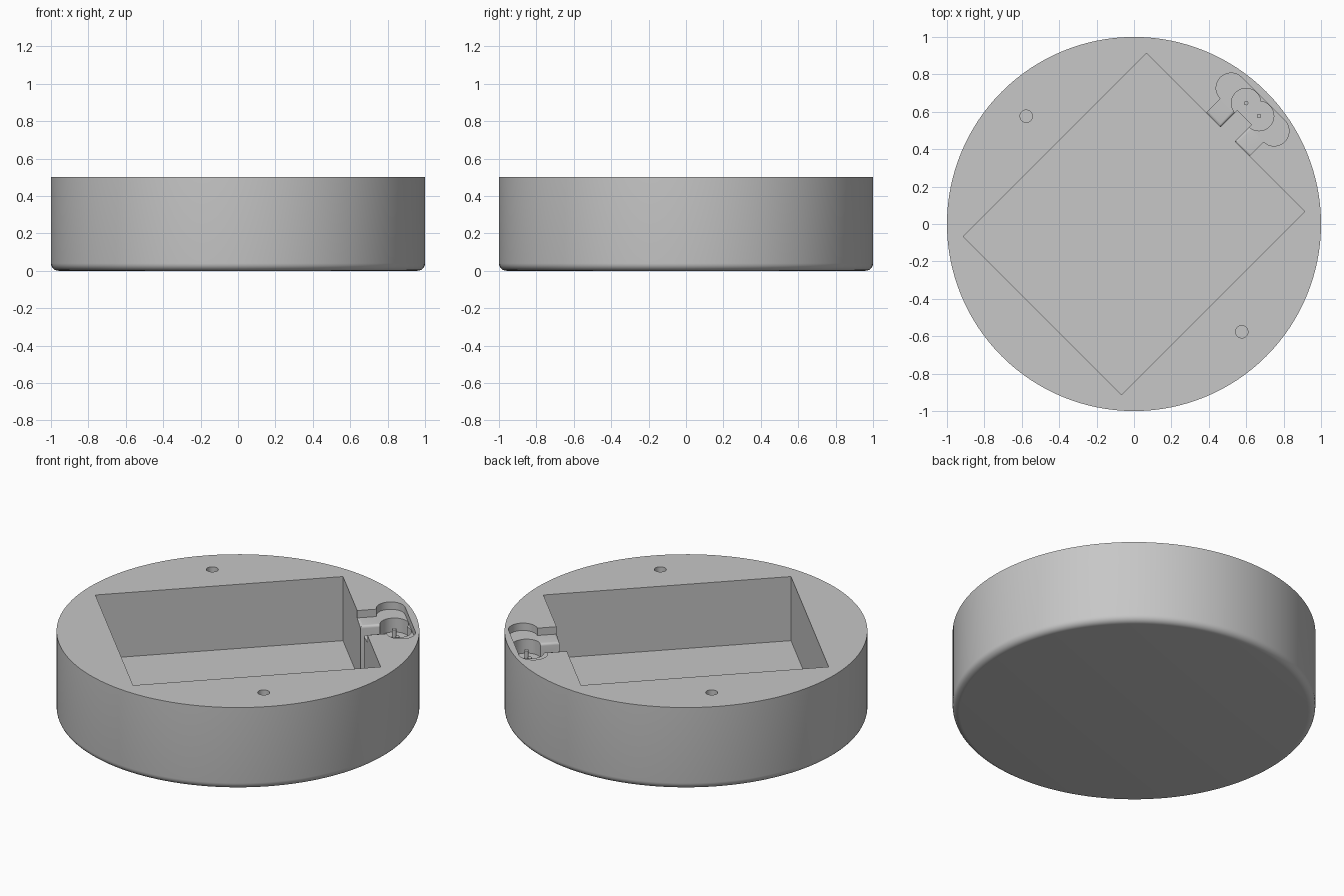
import bpy, bmesh
from math import pi, sin, cos, radians

cube = bpy.data.objects.get("Cube")
if cube:
    bpy.data.objects.remove(cube, do_unlink=True)

# One grey for the whole model
GREY = (0.57, 0.57, 0.57, 1)
grey = bpy.data.materials.new("plain grey")
grey.use_nodes = True
grey.diffuse_color = GREY
grey.node_tree.nodes["Principled BSDF"].inputs["Base Color"].default_value = GREY

# Working frame: x runs through the recess, everything is turned 45 degrees
TURN = radians(45)
TOP, FLOOR, LEDGE, WELL = 0.5, 0.11, 0.455, 0.37
POCKET_X, POCKET_Y = 0.693, 0.598
RECESS_X, MID = 0.881, -0.0155
GAP = (MID - 0.054, MID + 0.054)


def make_object(name, bm):
    bmesh.ops.recalc_face_normals(bm, faces=bm.faces)
    mesh = bpy.data.meshes.new(name)
    bm.to_mesh(mesh)
    bm.free()
    mesh.materials.append(grey)
    obj = bpy.data.objects.new(name, mesh)
    bpy.context.collection.objects.link(obj)
    obj.rotation_euler.z = TURN
    return obj


def prism(name, points, z0, z1):
    bm = bmesh.new()
    face = bm.faces.new([bm.verts.new((x, y, z0)) for x, y in points])
    new = bmesh.ops.extrude_face_region(bm, geom=[face])["geom"]
    for v in new:
        if isinstance(v, bmesh.types.BMVert):
            v.co.z = z1
    return make_object(name, bm)


def arc(x, y, r, start, end, steps):
    return [(x + r * cos(start + (end - start) * i / steps),
             y + r * sin(start + (end - start) * i / steps)) for i in range(steps + 1)]


def disc(x, y, r, steps=32):
    return arc(x, y, r, 0, 2 * pi, steps)[:-1]


def rect(x0, x1, y0, y1):
    return [(x0, y0), (x1, y0), (x1, y1), (x0, y1)]


def cut(body, name, points, z0, z1=0.7):
    cutter = prism(name, points, z0, z1)
    cutter.hide_render = True
    mod = body.modifiers.new(name, "BOOLEAN")
    mod.operation = "DIFFERENCE"
    mod.solver = "EXACT"
    mod.object = cutter
    bpy.ops.object.select_all(action="DESELECT")
    bpy.context.view_layer.objects.active = body
    body.select_set(True)
    bpy.ops.object.modifier_apply(modifier=mod.name)
    bpy.data.objects.remove(cutter, do_unlink=True)


# Round body with a rounded bottom edge
body = prism("round_base", disc(0, 0, 1, 128), 0, TOP)
bm = bmesh.new()
bm.from_mesh(body.data)
low = [e for e in bm.edges if all(v.co.z < 0.01 for v in e.verts)]
bmesh.ops.bevel(bm, geom=low, offset=0.04, segments=6, profile=0.5, affect="EDGES")
bm.to_mesh(body.data)
bm.free()

# Main pocket and the two screw holes
cut(body, "pocket", rect(-POCKET_X, POCKET_X, -POCKET_Y, POCKET_Y), FLOOR)
for side in (-1, 1):
    cut(body, "screw_hole", disc(0, side * 0.815, 0.033), 0.3)

# Shallow recess with round ends, opened into the pocket
HALF, R = 0.1625, 0.08
recess = (arc(RECESS_X, MID + HALF, R, 0, pi, 20)
          + arc(RECESS_X, MID - HALF, R, pi, 2 * pi, 20))
cut(body, "recess", recess, LEDGE)
cut(body, "recess_mouth", rect(0.6, 0.87, MID - HALF, MID + HALF), LEDGE)

# Deep gap between the two ledges
cut(body, "gap", rect(0.6, 0.82, *GAP), FLOOR)

# Rounded edges of the ledges
bm = bmesh.new()
bm.from_mesh(body.data)
edges = []
for e in bm.edges:
    a, b = (v.co for v in e.verts)
    on_ledge = abs(a.z - LEDGE) < 1e-4 and abs(b.z - LEDGE) < 1e-4
    at_pocket = all(abs(p.x - POCKET_X) < 1e-3 for p in (a, b))
    at_gap = any(all(abs(p.y - y) < 1e-3 for p in (a, b)) for y in GAP)
    if on_ledge and (at_pocket or at_gap):
        edges.append(e)
bmesh.ops.bevel(bm, geom=edges, offset=0.015, segments=4, profile=0.5, affect="EDGES")
bm.to_mesh(body.data)
bm.free()

# Twin round wells, each with a small pin
for side, label in ((-1, "right"), (1, "left")):
    y = MID + side * 0.049
    cut(body, "well", disc(RECESS_X, y, 0.079), WELL)
    prism(label + "_pin", disc(RECESS_X, y, 0.012, 16), WELL - 0.01, 0.425)

# Smooth shading with sharp edges kept
for obj in bpy.context.collection.objects:
    if obj.type == "MESH":
        bpy.ops.object.select_all(action="DESELECT")
        obj.select_set(True)
        bpy.context.view_layer.objects.active = obj
        bpy.ops.object.shade_smooth_by_angle(angle=radians(30))
